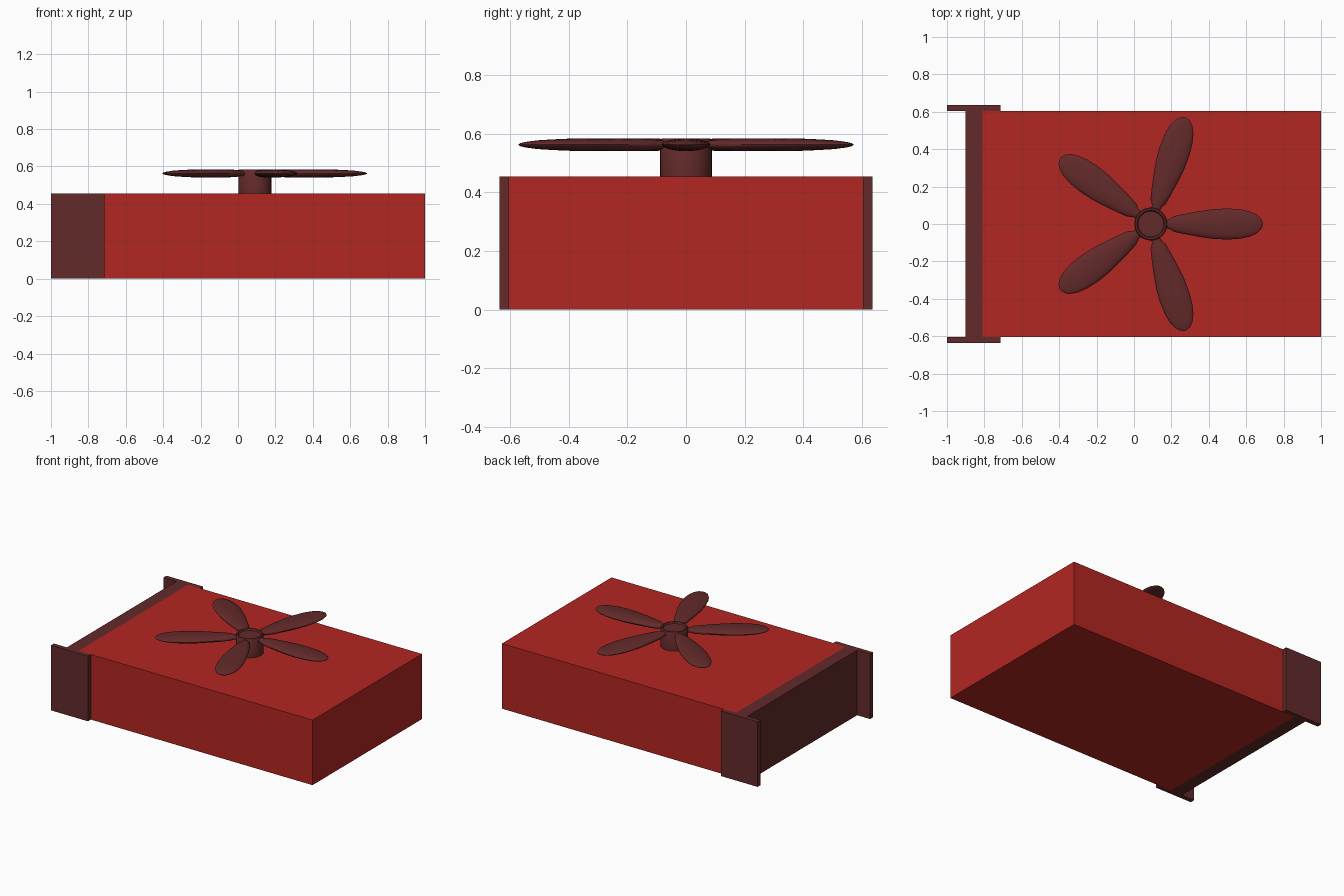
import bpy, bmesh, math

if "Cube" in bpy.data.objects:
    bpy.data.objects.remove(bpy.data.objects["Cube"])

def material(name, rgb):
    m = bpy.data.materials.new(name)
    m.diffuse_color = (*rgb, 1)
    m.use_nodes = True
    m.node_tree.nodes["Principled BSDF"].inputs["Base Color"].default_value = m.diffuse_color
    return m

RED = material("red", (0.45, 0.02, 0.016))
DARK = material("dark_red", (0.125, 0.023, 0.023))

def finish(name, bm, mat, smooth=False):
    bmesh.ops.recalc_face_normals(bm, faces=bm.faces)
    me = bpy.data.meshes.new(name)
    bm.to_mesh(me)
    bm.free()
    ob = bpy.data.objects.new(name, me)
    bpy.context.collection.objects.link(ob)
    me.materials.append(mat)
    if smooth:
        bpy.ops.object.select_all(action='DESELECT')
        ob.select_set(True)
        bpy.context.view_layer.objects.active = ob
        bpy.ops.object.shade_smooth_by_angle(angle=math.radians(35))
    return ob

def box(name, lo, hi, mat):
    bm = bmesh.new()
    bmesh.ops.create_cube(bm, size=1)
    for v in bm.verts:
        v.co = [(a + b) / 2 + c * (b - a) for a, b, c in zip(lo, hi, v.co)]
    return finish(name, bm, mat)

def loft(bm, rings):
    loops = [[bm.verts.new(p) for p in r] for r in rings]
    for a, b in zip(loops, loops[1:]):
        for i in range(len(a)):
            j = (i + 1) % len(a)
            bm.faces.new((a[i], a[j], b[j], b[i]))
    bm.faces.new(loops[0])
    bm.faces.new(loops[-1])

# Main body, end panel and the two side flanges
H = 0.455
box("body", (-0.81, -0.605, 0), (1, 0.605, H), RED)
box("end_panel", (-0.9, -0.605, 0), (-0.81, 0.605, H), DARK)
for side, y in (("front", -0.637), ("back", 0.605)):
    box(side + "_flange", (-1, y, 0), (-0.715, y + 0.032, H), DARK)

# Hub: lathed post with a shallow dished top
CX, N = 0.09, 32
profile = [(0.088, H), (0.088, 0.577), (0.083, 0.585), (0.074, 0.585), (0.068, 0.575)]
bm = bmesh.new()
loft(bm, [[(CX + r * math.cos(2 * math.pi * i / N), r * math.sin(2 * math.pi * i / N), z)
           for i in range(N)] for r, z in profile])
finish("fan_hub", bm, DARK, True)

# Blades: flattened ellipse sections (radius, half width, half thickness)
sections = [(0.08, 0.024, 0.015), (0.1, 0.026, 0.015), (0.125, 0.042, 0.019),
            (0.17, 0.052, 0.021), (0.25, 0.067, 0.022), (0.33, 0.079, 0.022),
            (0.41, 0.083, 0.021), (0.48, 0.078, 0.018), (0.53, 0.067, 0.015),
            (0.57, 0.048, 0.010), (0.59, 0.028, 0.006), (0.599, 0.006, 0.002)]
for k in range(5):
    bm = bmesh.new()
    loft(bm, [[(r, w * math.cos(2 * math.pi * i / 24), t * math.sin(2 * math.pi * i / 24))
               for i in range(24)] for r, w, t in sections])
    blade = finish(f"fan_blade_{k + 1}", bm, DARK, True)
    blade.location = (CX, 0, 0.563)
    blade.rotation_euler.z = math.radians(72 * k)
